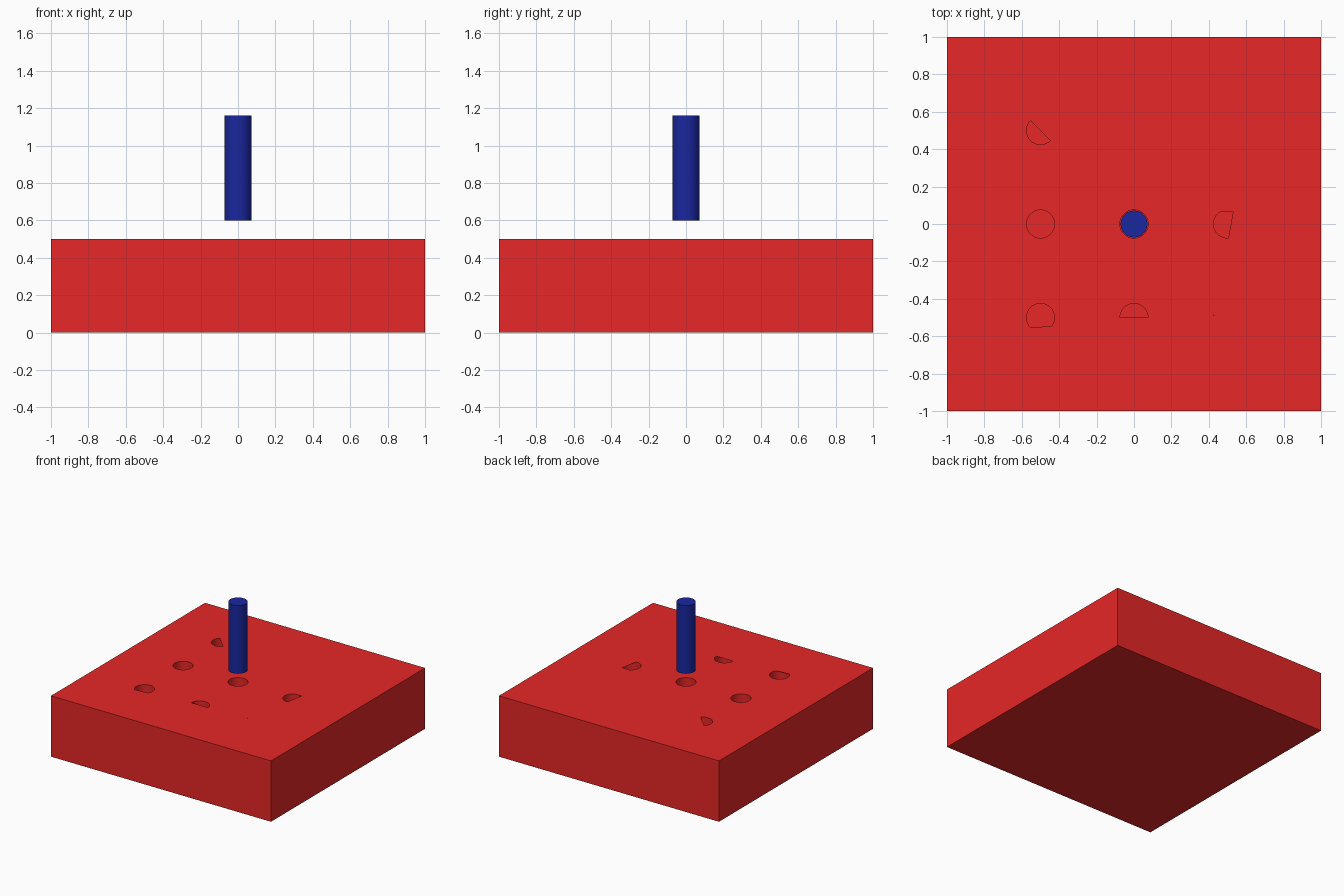
import bpy, bmesh, math
from mathutils import Vector

if "Cube" in bpy.data.objects:
    bpy.data.objects.remove(bpy.data.objects["Cube"])

TOP, FLOOR, R, SEG = 0.5, 0.1, 0.075, 32


def material(name, rgb):
    m = bpy.data.materials.new(name)
    m.diffuse_color = (*rgb, 1)
    m.use_nodes = True
    m.node_tree.nodes["Principled BSDF"].inputs["Base Color"].default_value = m.diffuse_color
    return m


def circle(r):
    return [Vector((r * math.cos(2 * math.pi * i / SEG), r * math.sin(2 * math.pi * i / SEG)))
            for i in range(SEG)]


def clip(pts, n, d):
    """Keep the side of the outline where n.p <= d."""
    n, out = Vector(n), []
    for a, b in zip(pts, pts[1:] + pts[:1]):
        da, db = n.dot(a) - d, n.dot(b) - d
        if da <= 1e-7:
            out.append(a)
        if da * db < -1e-12:
            out.append(a.lerp(b, da / (da - db)))
    return out


def ring(bm, pts, z, cx=0, cy=0):
    return [bm.verts.new((p.x + cx, p.y + cy, z)) for p in pts]


def walls(bm, lower, upper):
    k = len(lower)
    for i in range(k):
        j = (i + 1) % k
        bm.faces.new((lower[i], lower[j], upper[j], upper[i]))


def finish(bm, name, mat):
    me = bpy.data.meshes.new(name)
    bm.to_mesh(me)
    bm.free()
    ob = bpy.data.objects.new(name, me)
    me.materials.append(mat)
    bpy.context.collection.objects.link(ob)
    bpy.ops.object.select_all(action='DESELECT')
    ob.select_set(True)
    bpy.context.view_layer.objects.active = ob
    bpy.ops.object.shade_smooth_by_angle(angle=math.radians(30))


# hole centre and the straight cuts that partly cover its mouth
a = math.radians(168.75)
holes = [
    ((0, 0), []),
    ((-0.5, 0), []),
    ((-0.5, 0.5), [((1, 1), 0)]),
    ((-0.5, -0.5), [((0.063, -1), 0.0499)]),
    ((0, -0.5), [((0, -1), 0)]),
    ((0.5, 0), [((1, -0.175), 0.018), ((0, 1), 0.068)]),
    ((0.5, -0.5), [((-math.cos(a), -math.sin(a)), -0.0745)]),
]

# block: square sides and bottom, top filled around the hole mouths
bm = bmesh.new()
square = [Vector(p) for p in ((-1, -1), (1, -1), (1, 1), (-1, 1))]
low, high = ring(bm, square, 0), ring(bm, square, TOP)
walls(bm, low, high)
bm.faces.new(low[::-1])
loops = [high]
for (cx, cy), cuts in holes:
    pts = circle(R)
    # round pocket below the mouth
    bottom, rim = ring(bm, pts, FLOOR, cx, cy), ring(bm, pts, TOP, cx, cy)
    walls(bm, bottom[::-1], rim[::-1])
    bm.faces.new(bottom)
    for n, d in cuts:
        pts = clip(pts, n, d)
    loops.append(ring(bm, pts, TOP, cx, cy))
edges = []
for lp in loops:
    for u, v in zip(lp, lp[1:] + lp[:1]):
        edges.append(bm.edges.get((u, v)) or bm.edges.new((u, v)))
res = bmesh.ops.triangle_fill(bm, edges=edges, use_beauty=True, normal=(0, 0, 1))
for f in res['geom']:
    if isinstance(f, bmesh.types.BMFace):
        f.normal_update()
        if f.normal.z < 0:
            f.normal_flip()
finish(bm, "hole_block", material("red", (0.8, 0.02, 0.02)))

# peg hovering over the centre hole
bm = bmesh.new()
low, high = ring(bm, circle(0.072), 0.6), ring(bm, circle(0.072), 1.16)
walls(bm, low, high)
bm.faces.new(low[::-1])
bm.faces.new(high)
finish(bm, "peg", material("blue", (0.01, 0.02, 0.35)))
